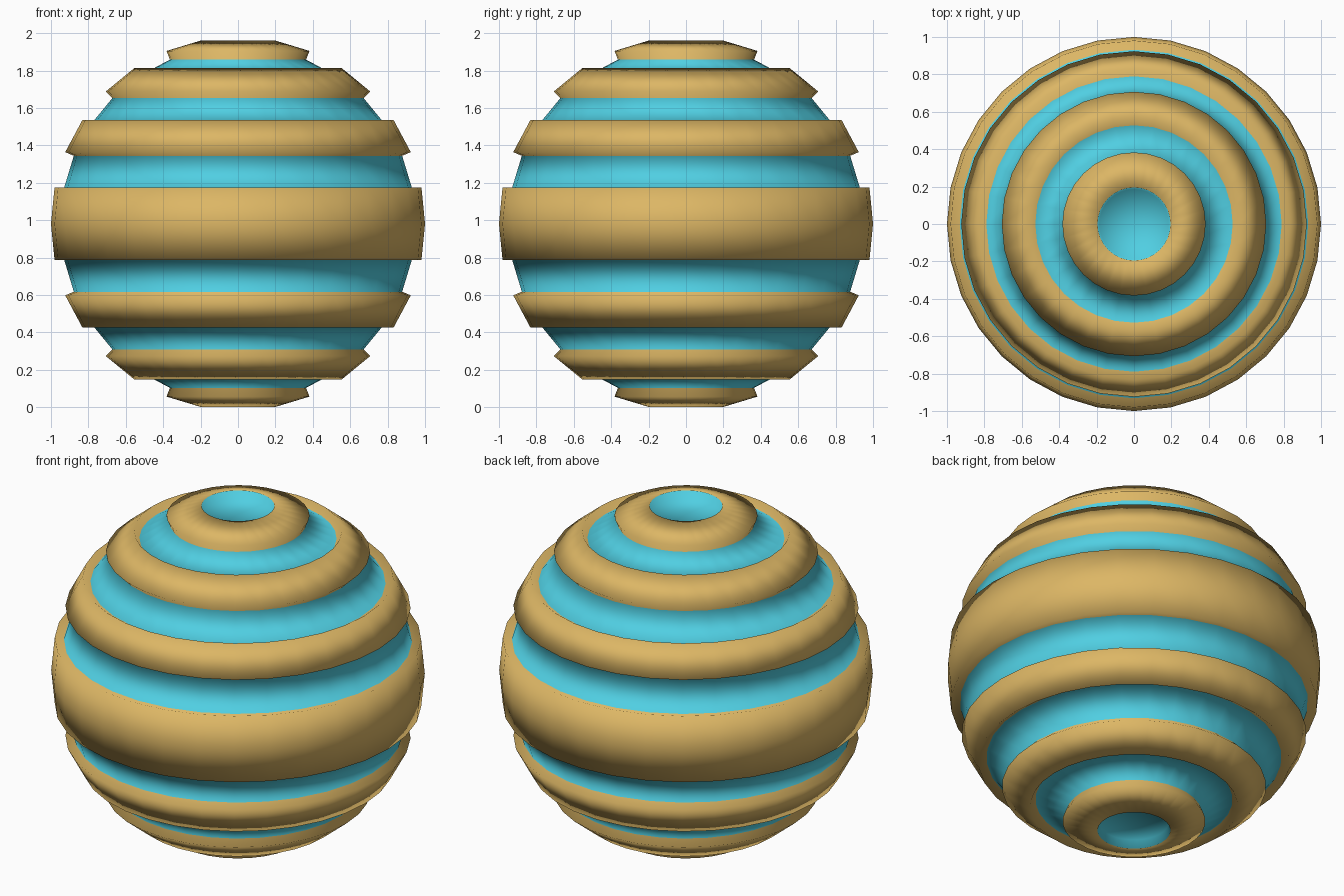
import bpy, bmesh
from math import sin, cos, pi

if "Cube" in bpy.data.objects:
    bpy.data.objects.remove(bpy.data.objects["Cube"])

SEGS, ROWS = 32, 16
INNER = 0.95                                # groove depth as a radius scale
GROOVES = {0, 2, 4, 6, 9, 11, 13, 15}       # sunken rows counted from the top
MID_Z = cos(pi / ROWS)                      # puts the lower rim on z = 0


def material(name, colour):
    m = bpy.data.materials.new(name)
    m.diffuse_color = colour
    m.use_nodes = True
    m.node_tree.nodes["Principled BSDF"].inputs["Base Color"].default_value = m.diffuse_color
    return m


# Half-circle profile stepping in and out; each segment has a material slot
profile, slots = [(0.0, INNER)], []
for row in range(ROWS):
    a0, a1 = row * pi / ROWS, (row + 1) * pi / ROWS
    sunk = row in GROOVES
    s = INNER if sunk else 1.0
    if row and sunk != (row - 1 in GROOVES):
        # radial step; at the two polar dimples it takes the groove colour
        profile.append((s * sin(a0), s * cos(a0)))
        slots.append(1 if row in (1, ROWS - 1) else 0)
    profile.append((s * sin(a1), s * cos(a1)))
    slots.append(1 if sunk else 0)

# Revolve the profile
bm = bmesh.new()
rings = []
for i, (r, z) in enumerate(profile):
    if i in (0, len(profile) - 1):
        rings.append([bm.verts.new((0, 0, z + MID_Z))] * SEGS)
    else:
        rings.append([bm.verts.new((r * cos(2 * pi * k / SEGS),
                                    r * sin(2 * pi * k / SEGS), z + MID_Z))
                      for k in range(SEGS)])
for top, low, slot in zip(rings, rings[1:], slots):
    for k in range(SEGS):
        n = (k + 1) % SEGS
        corners = list(dict.fromkeys((top[k], low[k], low[n], top[n])))
        f = bm.faces.new(corners)
        f.material_index = slot
        f.smooth = True
bmesh.ops.recalc_face_normals(bm, faces=bm.faces)

# Banded sphere object
mesh = bpy.data.meshes.new("banded_sphere")
bm.to_mesh(mesh)
bm.free()
mesh.materials.append(material("band_tan", (0.72, 0.47, 0.13, 1)))
mesh.materials.append(material("groove_blue", (0.08, 0.62, 0.76, 1)))
bpy.context.collection.objects.link(bpy.data.objects.new("banded_sphere", mesh))
